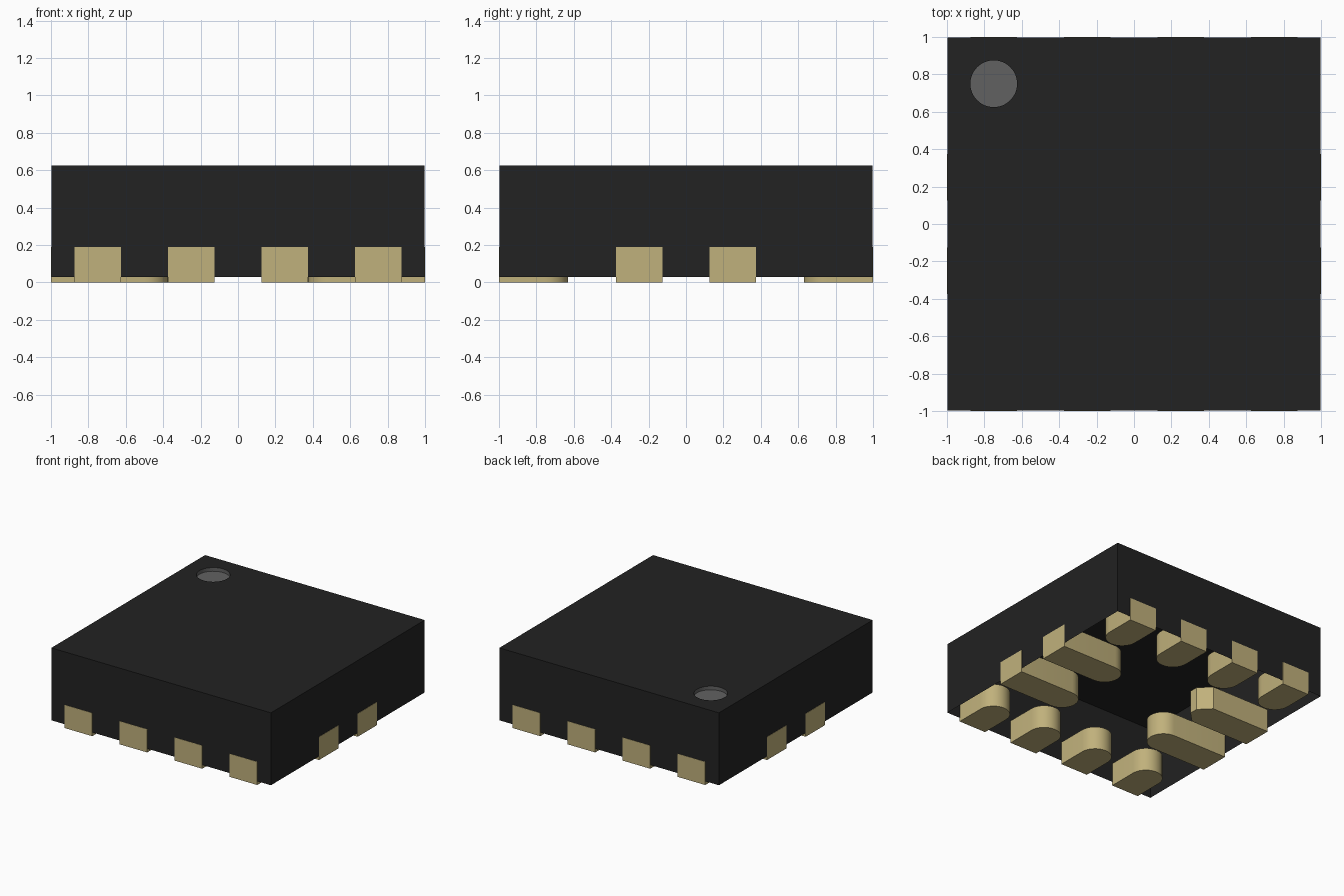
import bpy, bmesh, math
from mathutils import Matrix, Vector

if "Cube" in bpy.data.objects:
    bpy.data.objects.remove(bpy.data.objects["Cube"])


def material(name, rgb):
    m = bpy.data.materials.new(name)
    m.use_nodes = True
    m.diffuse_color = (*rgb, 1)
    bsdf = next(n for n in m.node_tree.nodes if n.type == 'BSDF_PRINCIPLED')
    bsdf.inputs["Base Color"].default_value = (*rgb, 1)
    return m


BLACK = material("black plastic", (0.016, 0.016, 0.016))
GREY = material("grey marker", (0.120, 0.120, 0.120))
GOLD = material("pale gold metal", (0.53, 0.44, 0.20))

HALF, BOTTOM, TOP = 0.998, 0.03, 0.625     # housing extents
PAD_HALF, PAD_TOP = 0.125, 0.19            # contact half width and height
DOT, DOT_R, DOT_DEPTH = (-0.75, 0.75), 0.125, 0.03


def finish(bm, name, mat, smooth=True):
    me = bpy.data.meshes.new(name)
    bm.to_mesh(me)
    bm.free()
    ob = bpy.data.objects.new(name, me)
    bpy.context.collection.objects.link(ob)
    me.materials.append(mat)
    if smooth:
        bpy.ops.object.select_all(action='DESELECT')
        ob.select_set(True)
        bpy.context.view_layer.objects.active = ob
        bpy.ops.object.shade_smooth_by_angle(angle=math.radians(30))
    return ob


def loop(bm, points, z):
    vs = [bm.verts.new((x, y, z)) for x, y in points]
    return vs, [bm.edges.new((a, b)) for a, b in zip(vs, vs[1:] + vs[:1])]


def wall(bm, low, high):
    for i in range(len(low)):
        j = (i + 1) % len(low)
        bm.faces.new((low[i], low[j], high[j], high[i]))


circle = [(DOT[0] + DOT_R * math.cos(2 * math.pi * i / 48),
           DOT[1] + DOT_R * math.sin(2 * math.pi * i / 48)) for i in range(48)]
square = [(-HALF, -HALF), (HALF, -HALF), (HALF, HALF), (-HALF, HALF)]

# Housing: hollow shell open underneath, with a round opening in its lid
bm = bmesh.new()
rim, rim_edges = loop(bm, square, TOP)
hole, hole_edges = loop(bm, circle, TOP)
bmesh.ops.triangle_fill(bm, use_beauty=True, edges=rim_edges + hole_edges,
                        normal=Vector((0, 0, 1)))
for f in bm.faces:
    f.normal_update()
    if f.normal.z < 0:
        f.normal_flip()
foot, _ = loop(bm, square, BOTTOM)
wall(bm, foot, rim)
finish(bm, "housing", BLACK, smooth=False)

# Marker dimple: shallow round cup in the lid
bm = bmesh.new()
floor, _ = loop(bm, circle, TOP - DOT_DEPTH)
lip, _ = loop(bm, circle, TOP)
bm.faces.new(floor)
wall(bm, lip, floor)
finish(bm, "marker_dimple", GREY)


def contact(name, length, centre, angle, chamfer=0):
    """Contact whose outer end sits at local x = 1 and points inward."""
    inner, w = 1 - length, PAD_HALF
    if chamfer:
        end = [(inner + chamfer, w), (inner, w - chamfer),
               (inner, chamfer - w), (inner + chamfer, -w)]
    else:
        end = [(inner + w + w * math.cos(a), w * math.sin(a))
               for a in (math.pi * (0.5 + i / 16) for i in range(17))]
    outline = [(1, -w), (1, w)] + end
    bm = bmesh.new()
    low, _ = loop(bm, outline, 0)
    high, _ = loop(bm, outline, PAD_TOP)
    bm.faces.new(low[::-1])
    bm.faces.new(high)
    wall(bm, low, high)
    bmesh.ops.transform(bm, verts=bm.verts, matrix=Matrix.Translation(centre)
                        @ Matrix.Rotation(angle, 4, 'Z'))
    finish(bm, name, GOLD)


# Short contacts along front and back
for side, angle in (("back", math.pi / 2), ("front", -math.pi / 2)):
    for i, x in enumerate((-0.75, -0.25, 0.25, 0.75), 1):
        contact(f"{side}_contact_{i}", 0.37, (x, 0, 0), angle)

# Long contacts on both sides, the one by the marker has cut corners
for side, angle in (("left", 0), ("right", math.pi)):
    for row, y in (("front", -0.25), ("back", 0.25)):
        cut = 0.09 if (side, row) == ("right", "back") else 0
        contact(f"{side}_{row}_contact", 0.625, (0, y, 0), angle, cut)
